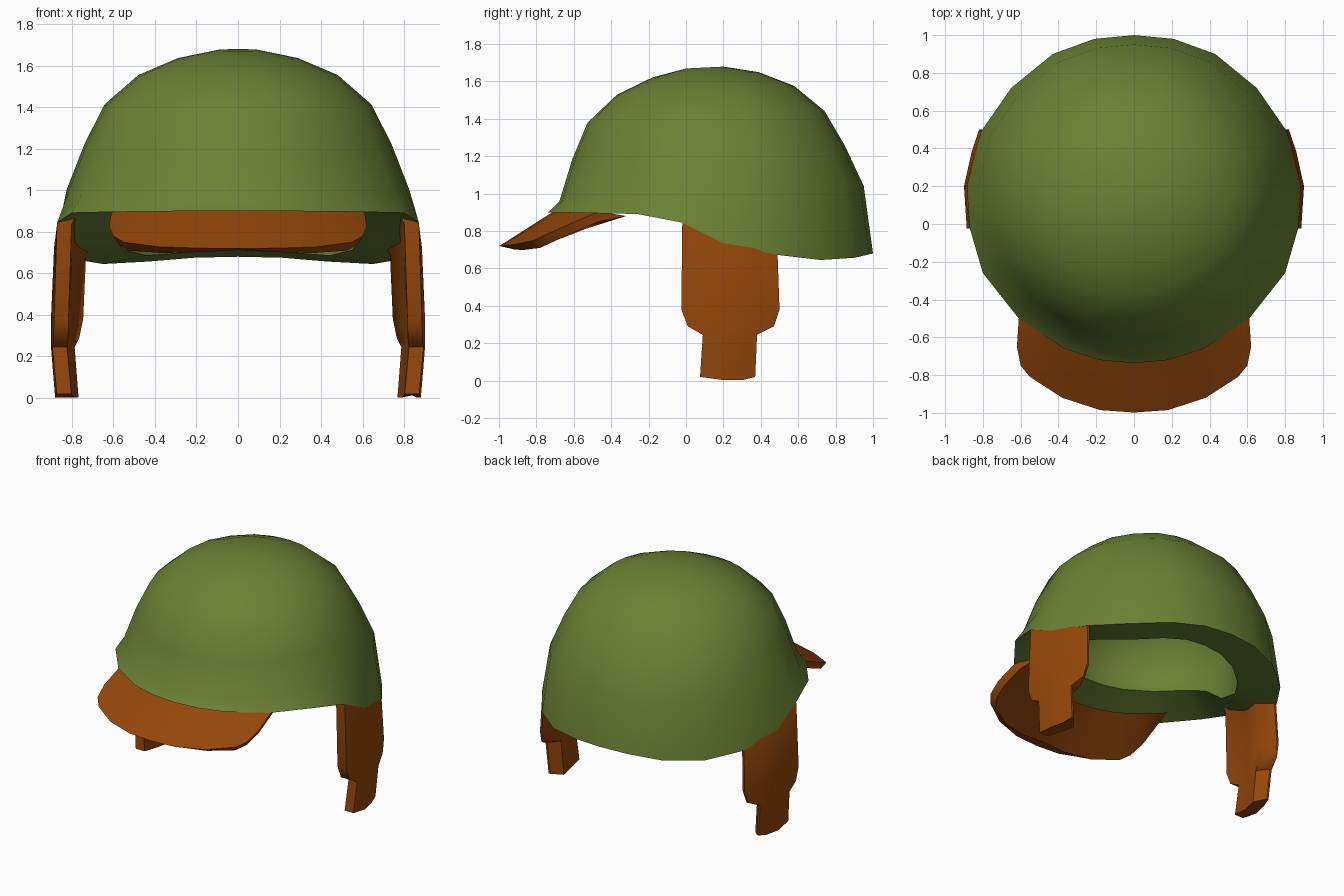
import bpy, bmesh, math

old = bpy.data.objects.get("Cube")
if old:
    bpy.data.objects.remove(old, do_unlink=True)


def make_material(name, rgb):
    m = bpy.data.materials.new(name)
    m.use_nodes = True
    m.diffuse_color = (*rgb, 1)
    m.node_tree.nodes["Principled BSDF"].inputs["Base Color"].default_value = (*rgb, 1)
    return m


green = make_material("olive_green", (0.147, 0.223, 0.035))
brown = make_material("leather_brown", (0.3, 0.063, 0.003))


def loft(name, rings, material, angle):
    """Skin a list of closed rings of equal length and cap both ends."""
    bm = bmesh.new()
    loops = [[bm.verts.new(p) for p in ring] for ring in rings]
    n = len(loops[0])
    for a, b in zip(loops, loops[1:]):
        for i in range(n):
            j = (i + 1) % n
            bm.faces.new((a[i], a[j], b[j], b[i]))
    bm.faces.new(loops[0])
    bm.faces.new(loops[-1][::-1])
    bmesh.ops.recalc_face_normals(bm, faces=bm.faces)
    mesh = bpy.data.meshes.new(name)
    bm.to_mesh(mesh)
    bm.free()
    mesh.materials.append(material)
    obj = bpy.data.objects.new(name, mesh)
    bpy.context.collection.objects.link(obj)
    bpy.ops.object.select_all(action="DESELECT")
    obj.select_set(True)
    bpy.context.view_layer.objects.active = obj
    bpy.ops.object.shade_smooth_by_angle(angle=math.radians(angle))
    return obj


def interp(table, v):
    if v <= table[0][0]:
        return table[0][1]
    for (a, p), (b, q) in zip(table, table[1:]):
        if v <= b:
            return p + (q - p) * (v - a) / (b - a)
    return table[-1][1]


# Height of the wavy helmet rim along y, and how far the lip rises inside it
RIM = [(-0.74, 0.9), (-0.2, 0.89), (0, 0.84), (0.2, 0.735), (0.5, 0.67),
       (0.72, 0.645), (0.87, 0.65), (1, 0.68)]
LIP = [(-0.5, 0.08), (0.3, 0.04)]
CENTRE = 0.133

# Helmet plan outline, right half mirrored to the left
half = [(0, 1), (0.21, 0.98), (0.43, 0.9), (0.65, 0.72), (0.81, 0.49), (0.88, 0.2),
        (0.87, -0.02), (0.8, -0.26), (0.61, -0.5), (0.37, -0.66), (0.18, -0.72), (0, -0.737)]
plan = half + [(-x, y) for x, y in half[-2:0:-1]]


def ring(radius, z, cy):
    """A dome ring, tipped slightly down towards the front."""
    s = radius / 0.87
    return [(x * s, cy + (y - CENTRE) * s, z + 0.05 * (y - CENTRE) * s) for x, y in plan]


rim = [(x, y, interp(RIM, y)) for x, y in plan]
lip = [(x * 0.68, CENTRE + (y - CENTRE) * 0.68, z + interp(LIP, y)) for x, y, z in rim]

# Helmet: outer dome, rim, broad lip and inner dome
outer = [(0.1, 1.674, 0.1), (0.285, 1.635, 0.105), (0.475, 1.552, 0.105),
         (0.635, 1.41, 0.108), (0.73, 1.22, 0.122), (0.815, 1.0, 0.138)]
inner = [(0.62, 1.1, 0.133), (0.5, 1.33, 0.12), (0.3, 1.47, 0.11), (0.07, 1.53, 0.11)]
rings = [ring(*r) for r in outer] + [rim, lip] + [ring(*r) for r in inner]
loft("helmet_shell", rings, green, 50)

# Brim: cross-sections swept from one side to the other (x, y, z, inner x)
edge = [(0, -0.998, 0.72, 0), (0.18, -0.985, 0.721, 0.17), (0.38, -0.92, 0.728, 0.3),
        (0.55, -0.81, 0.75, 0.42), (0.6, -0.75, 0.78, 0.5), (0.62, -0.65, 0.825, 0.55),
        (0.61, -0.5, 0.89, 0.585)]
sections = []
for x, y, z, xi in [(-a, b, c, -d) for a, b, c, d in edge[:0:-1]] + edge:
    side = min(1, abs(x) / 0.55)
    sections.append([
        (xi, CENTRE - math.sqrt(0.84 ** 2 - xi ** 2), 0.905),
        (x, y, z),
        (x * 0.96, y + 0.08 - 0.05 * side, z - 0.008 - 0.032 * side),
        (xi * 0.95, CENTRE - math.sqrt(0.74 ** 2 - xi ** 2), 0.88)])
loft("front_brim", sections, brown, 35)

# Ear straps: curved round the head, thick in the middle, thin at the back edge
BEND = [(-0.03, 0.885), (0.2, 0.9), (0.38, 0.86), (0.5, 0.82)]
# height (None follows the rim), front y, back y, lean, rise, middle thickness
rows = [(None, -0.02, 0.49, -0.07, 0.1, 0.11), (None, -0.02, 0.49, -0.015, -0.01, 0.115),
        (0.38, -0.025, 0.5, 0, 0, 0.115), (0.29, 0.01, 0.47, 0, 0, 0.1),
        (0.245, 0.09, 0.38, 0, 0, 0.09), (0.02, 0.075, 0.37, -0.02, 0, 0.09)]
for name, sign in (("left_ear_strap", 1), ("right_ear_strap", -1)):
    strips = []
    for z, front, back, lean, rise, middle in rows:
        outside, inside = [], []
        bulge = 0.4 * 0.2 + 0.6 * back
        for y, thick in ((front, 0.07), (0.2, 0.09), (bulge, middle), (back, 0.015)):
            height = interp(RIM, y) + rise if z is None else z
            if z == rows[-1][0] and y in (0.2, bulge):
                height = 0.003  # rounded lower end
            x = interp(BEND, y) + lean
            outside.append((sign * x, y, height))
            inside.append((sign * (x - thick), y, height))
        strips.append(outside + inside[::-1])
    loft(name, strips, brown, 50)
